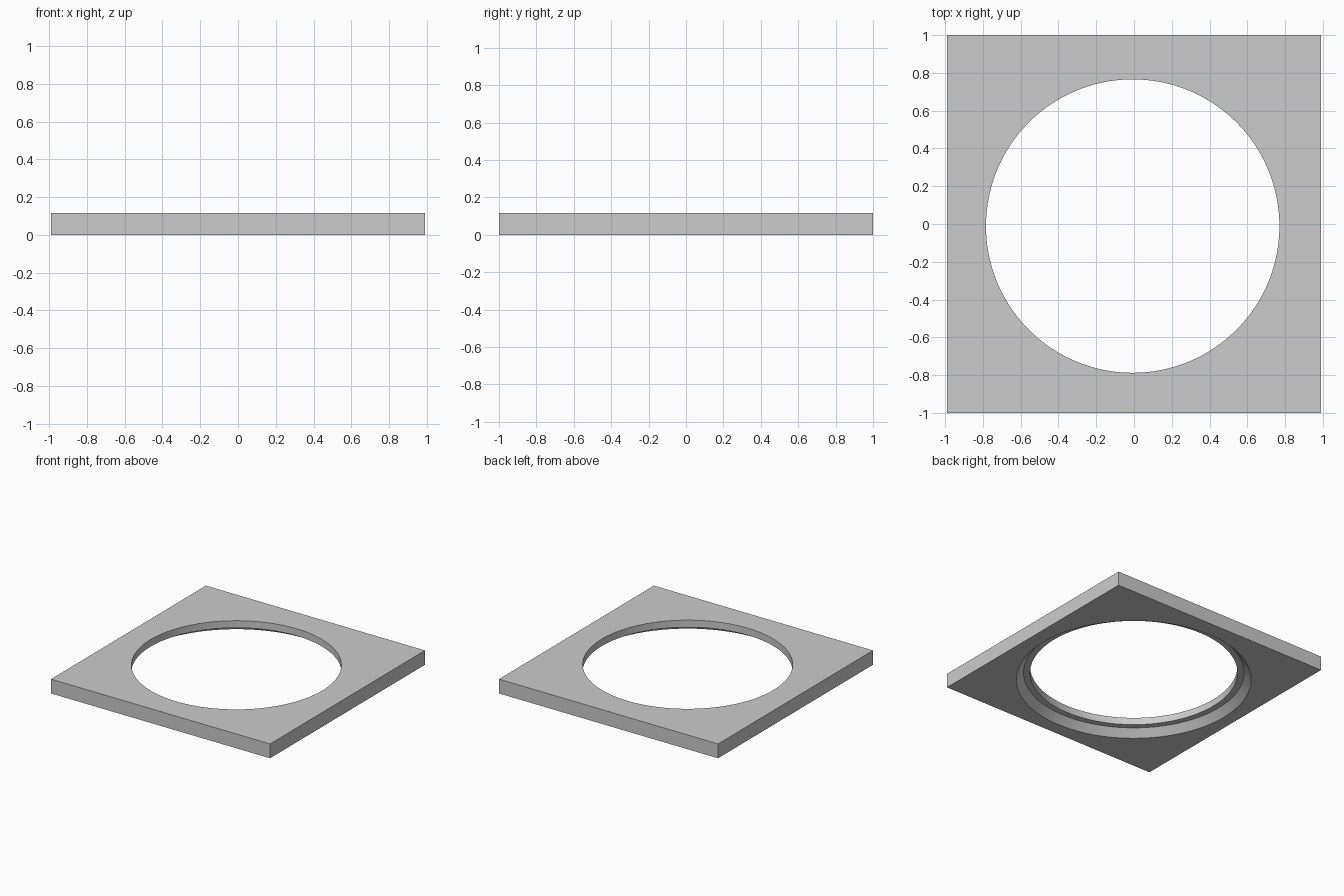
import bpy
import bmesh
from math import cos, sin, tau, radians

cube = bpy.data.objects.get("Cube")
if cube:
    bpy.data.objects.remove(cube, do_unlink=True)

HALF_X, HALF_Y, HEIGHT = 0.99, 1.0, 0.117
LEDGE_Z = 0.059
HOLE_R, SEAT_R, MOUTH_R = 0.777, 0.826, 0.88
CENTRE_X, CENTRE_Y = -0.007, -0.011
SEGMENTS = 160

# Plain grey material
grey = bpy.data.materials.new("light grey")
grey.use_nodes = True
colour = (0.6, 0.6, 0.6, 1)
grey.diffuse_color = colour
grey.node_tree.nodes["Principled BSDF"].inputs["Base Color"].default_value = colour

bm = bmesh.new()
angles = [tau * i / SEGMENTS for i in range(SEGMENTS)]


def circle(radius, z):
    return [bm.verts.new((CENTRE_X + radius * cos(a), CENTRE_Y + radius * sin(a), z))
            for a in angles]


def rectangle(z):
    ring = []
    for a in angles:
        reach = max(abs(cos(a)), abs(sin(a)))
        ring.append(bm.verts.new((HALF_X * cos(a) / reach, HALF_Y * sin(a) / reach, z)))
    return ring


# Cross-section: outer wall, top, hole wall, ledge, flared recess, underside
rings = [
    rectangle(0),
    rectangle(HEIGHT),
    circle(HOLE_R, HEIGHT),
    circle(HOLE_R, LEDGE_Z),
    circle(SEAT_R, LEDGE_Z),
    circle(MOUTH_R, 0),
]
for lower, upper in zip(rings, rings[1:] + rings[:1]):
    for i in range(SEGMENTS):
        j = (i + 1) % SEGMENTS
        bm.faces.new((lower[i], lower[j], upper[j], upper[i]))
bmesh.ops.recalc_face_normals(bm, faces=bm.faces)

mesh = bpy.data.meshes.new("square_plate")
bm.to_mesh(mesh)
bm.free()
mesh.materials.append(grey)

# Square plate with round opening
plate = bpy.data.objects.new("square_plate", mesh)
bpy.context.collection.objects.link(plate)
bpy.ops.object.select_all(action="DESELECT")
plate.select_set(True)
bpy.context.view_layer.objects.active = plate
bpy.ops.object.shade_smooth_by_angle(angle=radians(30))
